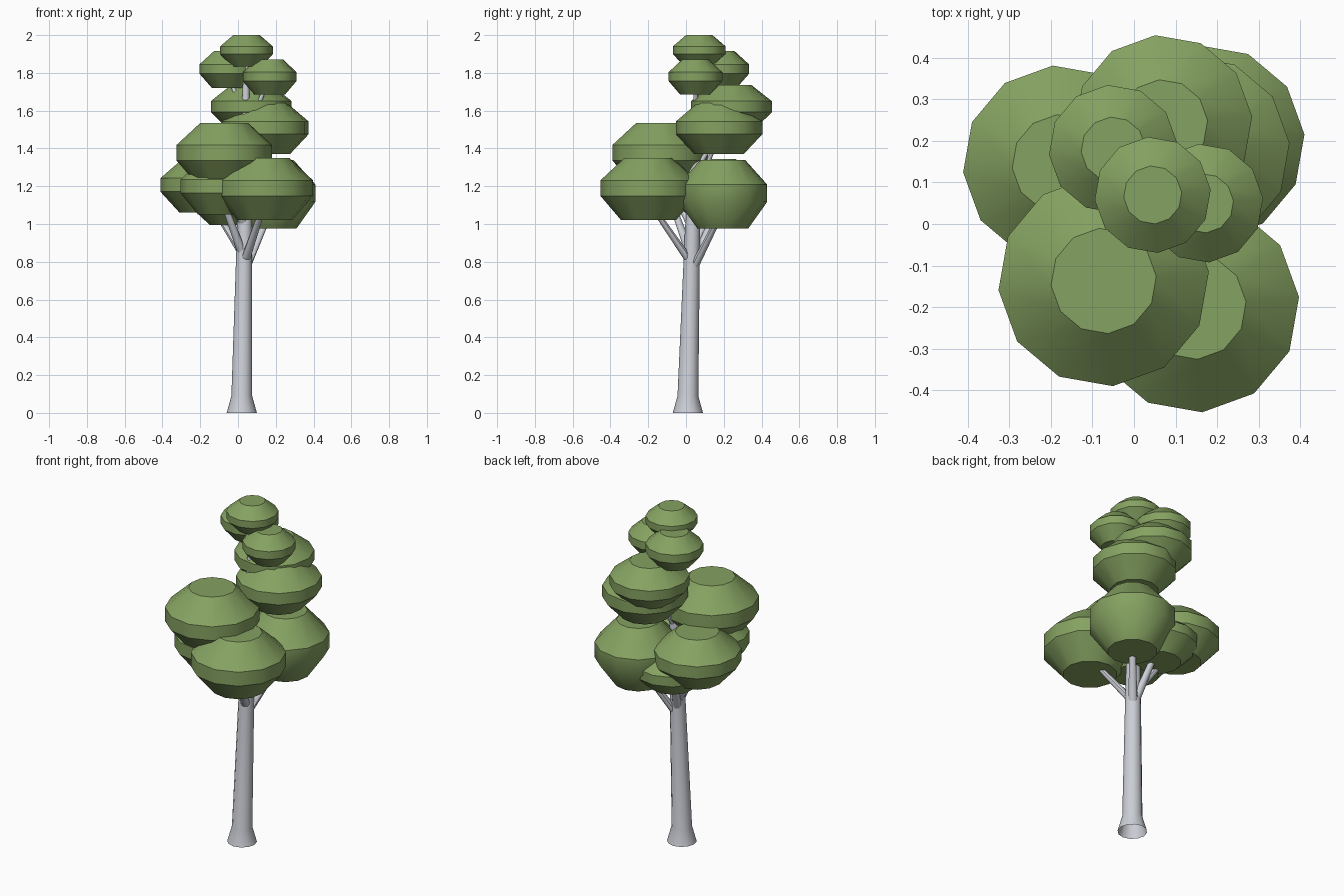
import bpy, bmesh, math
from mathutils import Vector

cube = bpy.data.objects.get("Cube")
if cube:
    bpy.data.objects.remove(cube)

SIDES = 12


def material(name, color):
    mat = bpy.data.materials.new(name)
    mat.use_nodes = True
    mat.diffuse_color = color
    mat.node_tree.nodes["Principled BSDF"].inputs["Base Color"].default_value = color
    return mat


leaf_green = material("leaf green", (0.235, 0.36, 0.12, 1))
bark_grey = material("pale grey bark", (0.6, 0.62, 0.67, 1))


def loft(name, rings, mat, phase=0.0, capped=True):
    """Joins level rings given as (centre, radius) from bottom to top."""
    bm = bmesh.new()
    loops = []
    for centre, radius in rings:
        loop = []
        for i in range(SIDES):
            a = phase + math.tau * i / SIDES
            offset = Vector((math.cos(a), math.sin(a), 0)) * radius
            loop.append(bm.verts.new(Vector(centre) + offset))
        loops.append(loop)
    for low, high in zip(loops, loops[1:]):
        for i in range(SIDES):
            j = (i + 1) % SIDES
            bm.faces.new((low[i], low[j], high[j], high[i]))
    if capped:
        bm.faces.new(loops[0][::-1])
        bm.faces.new(loops[-1])
    mesh = bpy.data.meshes.new(name)
    bm.to_mesh(mesh)
    bm.free()
    mesh.materials.append(mat)
    obj = bpy.data.objects.new(name, mesh)
    bpy.context.collection.objects.link(obj)
    bpy.ops.object.select_all(action="DESELECT")
    obj.select_set(True)
    bpy.context.view_layer.objects.active = obj
    bpy.ops.object.shade_smooth_by_angle(angle=math.radians(35))
    return obj


# Trunk: flared open foot, gently leaning and tapering
trunk_rings = [
    ((0.02, 0.01, 0), 0.08),
    ((0.02, 0.01, 0.09), 0.055),
    ((0.035, 0.035, 0.98), 0.04),
    ((0.04, 0.055, 1.5), 0.026),
    ((0.045, 0.07, 1.9), 0.012),
]
loft("trunk", trunk_rings, bark_grey, capped=False)


def trunk_point(z):
    for (a, _), (b, _) in zip(trunk_rings, trunk_rings[1:]):
        if a[2] <= z <= b[2]:
            return Vector(a).lerp(Vector(b), (z - a[2]) / (b[2] - a[2]))


# Leaf clusters: x, y, radius, bottom, top
clusters = {
    "crown_top": (0.045, 0.07, 0.14, 1.835, 2.0),
    "crown_left": (0.168, 0.05, 0.143, 1.685, 1.87),
    "crown_right": (-0.05, 0.18, 0.155, 1.72, 1.915),
    "upper_back": (0.07, 0.24, 0.215, 1.5, 1.735),
    "upper_left": (0.145, 0.175, 0.23, 1.37, 1.64),
    "middle_front": (-0.073, -0.137, 0.254, 1.21, 1.535),
    "lower_front": (0.142, -0.198, 0.256, 1.02, 1.35),
    "lower_left": (0.175, 0.195, 0.236, 0.975, 1.34),
    "lower_back_right": (-0.175, 0.145, 0.237, 1.06, 1.345),
    "lower_right": (-0.09, -0.09, 0.215, 1.05, 1.34),
    "lower_back": (-0.03, 0.17, 0.212, 0.995, 1.22),
}
PROFILE = [(0.0, 0.57), (0.39, 1.0), (0.64, 1.0), (1.0, 0.5)]

for name, (x, y, radius, bottom, top) in clusters.items():
    rings = [((x, y, bottom + (top - bottom) * h), radius * r) for h, r in PROFILE]
    loft(name + "_leaves", rings, leaf_green, phase=math.radians(5))
    # Slender branch from the trunk into the cluster
    if name != "crown_top":
        start = trunk_point(bottom - 0.23)
        end = Vector((x, y, bottom + 0.1))
        thick = 0.026 if bottom < 1.3 else 0.016
        loft(name + "_branch", [(start, thick), (end, thick * 0.6)], bark_grey)
